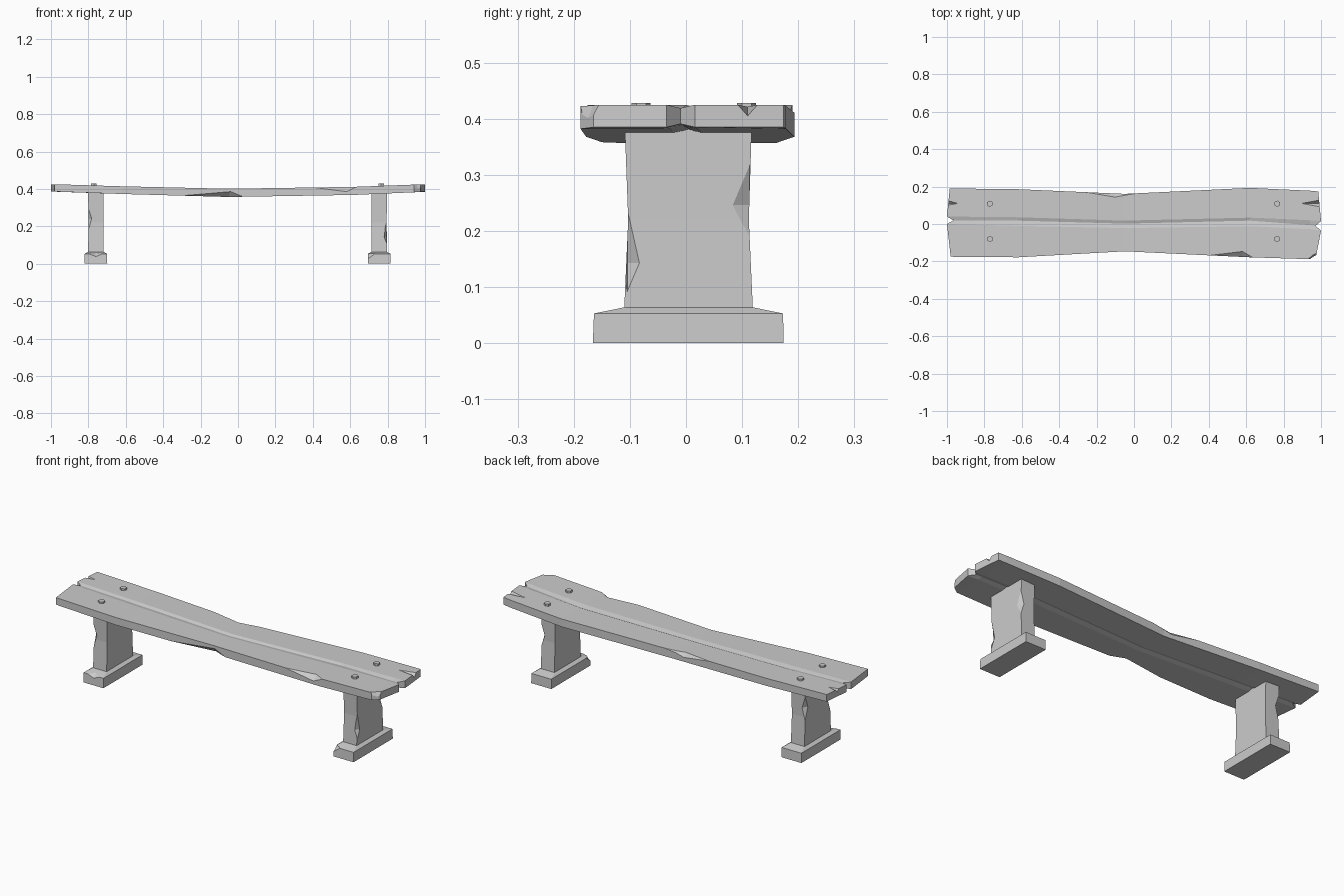
import bpy, bmesh, math
from mathutils import Vector

stone = bpy.data.materials.new("weathered grey")
stone.diffuse_color = (0.6, 0.6, 0.6, 1)


def make(name, bm):
    bmesh.ops.recalc_face_normals(bm, faces=bm.faces)
    me = bpy.data.meshes.new(name)
    bm.to_mesh(me)
    bm.free()
    me.materials.append(stone)
    ob = bpy.data.objects.new(name, me)
    bpy.context.collection.objects.link(ob)
    return ob


def loft(name, rings):
    # skin closed rings of equal length; caps are strips so notched ends stay clean
    bm = bmesh.new()
    vs = [[bm.verts.new(p) for p in r] for r in rings]
    n = len(vs[0])
    for a, b in zip(vs, vs[1:]):
        for i in range(n):
            j = (i + 1) % n
            bm.faces.new((a[i], a[j], b[j], b[i]))
    for r in (vs[0], vs[-1]):
        for i in range(n // 2 - 1):
            bm.faces.new((r[i], r[i + 1], r[n - 2 - i], r[n - 1 - i]))
    return make(name, bm)


def chip(ob, *pts):
    # cut the convex hull of a few points out of an object
    bm = bmesh.new()
    for p in pts:
        bm.verts.new(p)
    bmesh.ops.convex_hull(bm, input=bm.verts)
    cutter = make("chip_cutter", bm)
    cutter.hide_render = True
    mod = ob.modifiers.new("chip", 'BOOLEAN')
    mod.operation, mod.solver, mod.object = 'DIFFERENCE', 'EXACT', cutter
    bpy.context.view_layer.objects.active = ob
    bpy.ops.object.modifier_apply(modifier=mod.name)
    bpy.data.objects.remove(cutter)


# Sagging seat plank: x, front, groove front/centre/back, back, top z, bottom z
stations = [
    (-1.0, -0.175, 0.00, 0.020, 0.040, 0.190, 0.425, 0.386),
    (-0.62, -0.178, -0.01, 0.018, 0.036, 0.186, 0.414, 0.373),
    (-0.05, -0.146, -0.022, 0.002, 0.018, 0.161, 0.401, 0.357),
    (0.62, -0.178, -0.012, 0.018, 0.034, 0.193, 0.411, 0.368),
    (0.94, -0.188, -0.028, -0.006, 0.020, 0.178, 0.423, 0.382),
    (1.0, -0.165, -0.035, -0.010, 0.016, 0.174, 0.425, 0.385),
]
end_x = {-1.0: (-0.98, -1.0, -0.965, -1.0, -0.985),
         1.0: (0.975, 1.0, 0.97, 1.0, 0.985)}
dip = (0, 0, 0.006, 0, 0)
rings = []
for x, *ys, zt, zb in stations:
    xs = end_x.get(x, (x,) * 5)
    top = [(xs[i], ys[i], zt - dip[i]) for i in range(5)]
    low = [(xs[i], ys[i], zb + dip[i]) for i in range(5)]
    rings.append(top + low[::-1])
seat = loft("seat", rings)

# Splits in both plank ends
for tip, end, y0, y1 in ((-0.94, -1.02, 0.095, 0.133), (0.88, 1.01, 0.088, 0.132)):
    chip(seat, (tip, 0.11, 0.424), (end, y0, 0.427), (end, y1, 0.427),
         (end, 0.11, 0.402), (tip, 0.11, 0.44), (end, y0, 0.44), (end, y1, 0.44))
# Chipped plank edges: front top, back top, front bottom, front right corner
chip(seat, (0.40, -0.168, 0.408), (0.64, -0.18, 0.413), (0.58, -0.145, 0.412),
     (0.58, -0.178, 0.384), (0.55, -0.21, 0.44))
chip(seat, (-0.28, 0.172, 0.408), (0.04, 0.166, 0.404), (-0.10, 0.142, 0.404),
     (-0.10, 0.165, 0.380), (-0.10, 0.20, 0.43))
chip(seat, (-0.34, -0.164, 0.362), (0.03, -0.150, 0.357), (-0.05, -0.115, 0.355),
     (-0.04, -0.148, 0.388), (-0.1, -0.19, 0.33))
chip(seat, (0.93, -0.188, 0.424), (0.985, -0.15, 0.428), (0.955, -0.165, 0.427),
     (0.965, -0.18, 0.385), (1.0, -0.21, 0.44))


def rect(cx, hx, y0, y1, z):
    return [(cx - hx, y0, z), (cx + hx, y0, z), (cx + hx, y1, z), (cx - hx, y1, z)]


# Waisted legs on stepped feet
def leg(name, cx):
    return loft(name, [
        rect(cx, 0.061, -0.166, 0.174, 0), rect(cx, 0.060, -0.164, 0.173, 0.053),
        rect(cx, 0.041, -0.110, 0.119, 0.064), rect(cx, 0.040, -0.103, 0.112, 0.22),
        rect(cx, 0.041, -0.109, 0.117, 0.382)])


# Knocked-out corners: side (x sign), y sign, low/mid/high z, depth
def corner_chip(ob, cx, sx, sy, z0, z1, z2, depth):
    x, y = cx + sx * 0.040, (0.113 if sy > 0 else -0.104)
    chip(ob, (x, y, z0), (x, y, z2), (x, y - sy * depth, z1),
         (x - sx * 0.018, y, z1), (x + sx * 0.02, y + sy * 0.02, z1))


left = leg("left_leg", -0.76)
corner_chip(left, -0.76, -1, -1, 0.18, 0.24, 0.31, 0.02)
corner_chip(left, -0.76, -1, 1, 0.20, 0.27, 0.34, 0.025)
chip(left, (-0.80, -0.166, 0.053), (-0.72, -0.166, 0.053), (-0.76, -0.14, 0.058),
     (-0.76, -0.165, 0.038), (-0.76, -0.19, 0.07))
right = leg("right_leg", 0.755)
corner_chip(right, 0.755, 1, -1, 0.09, 0.143, 0.235, 0.022)
corner_chip(right, 0.755, 1, 1, 0.19, 0.246, 0.32, 0.03)
chip(right, (0.694, -0.166, 0.025), (0.735, -0.165, 0.055), (0.695, -0.13, 0.053),
     (0.68, -0.18, 0.065))

# Hexagonal bolt heads
for x, side in ((-0.77, "left"), (0.765, "right")):
    for y, where in ((-0.08, "front"), (0.108, "back")):
        bpy.ops.mesh.primitive_cylinder_add(vertices=6, radius=0.017, depth=0.02,
                                            location=(x, y, 0.418))
        bolt = bpy.context.object
        bolt.name = f"{side}_{where}_bolt"
        bolt.data.materials.append(stone)
